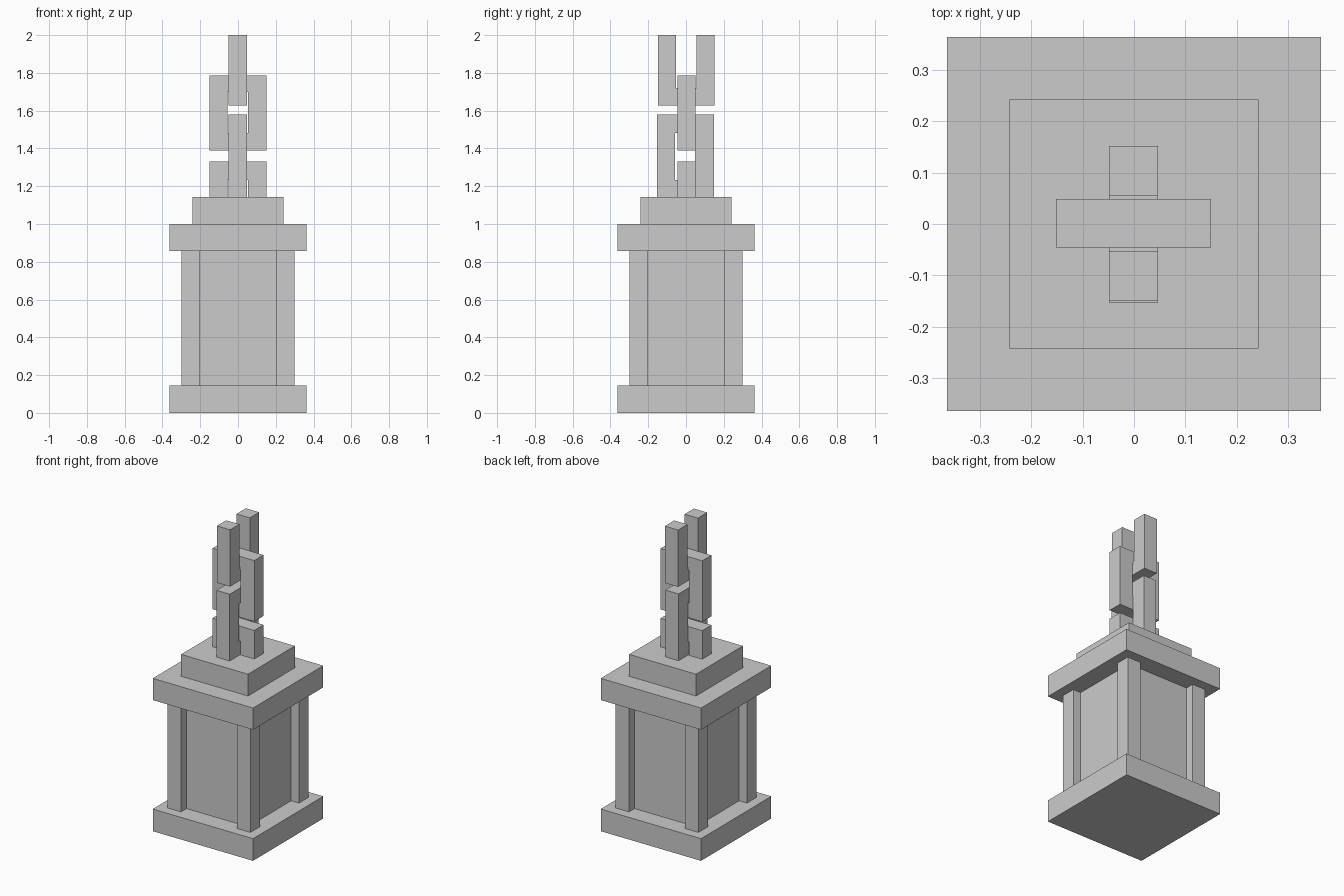
import bpy

if "Cube" in bpy.data.objects:
    bpy.data.objects.remove(bpy.data.objects["Cube"])

grey = bpy.data.materials.new("light grey")
grey.diffuse_color = (0.6, 0.6, 0.6, 1)
grey.use_nodes = True
grey.node_tree.nodes["Principled BSDF"].inputs["Base Color"].default_value = grey.diffuse_color


def make(name, verts, faces):
    mesh = bpy.data.meshes.new(name)
    mesh.from_pydata(verts, [], faces)
    mesh.materials.append(grey)
    obj = bpy.data.objects.new(name, mesh)
    bpy.context.collection.objects.link(obj)
    return obj


def box(name, x0, x1, y0, y1, z0, z1):
    verts = [(x, y, z) for z in (z0, z1) for x, y in ((x0, y0), (x1, y0), (x1, y1), (x0, y1))]
    faces = [(3, 2, 1, 0), (4, 5, 6, 7)]
    faces += [(i, (i + 1) % 4, (i + 1) % 4 + 4, i + 4) for i in range(4)]
    return make(name, verts, faces)


def slab(name, half, z0, z1):
    return box(name, -half, half, -half, half, z0, z1)


def link(name, axis, outer, inner, depth, z0, z1, h0, h1):
    """Chain link in the x or y plane: two uprights joined by short bars.
    h0..h1 is the hole; a hole reaching z0 or z1 leaves that end open."""
    parts = [(outer[0], inner[0], z0, z1), (inner[1], outer[1], z0, z1)]
    if h0 > z0:
        parts.append((inner[0], inner[1], z0, h0))
    if h1 < z1:
        parts.append((inner[0], inner[1], h1, z1))
    for i, (a, b, low, high) in enumerate(parts):
        label = f"{name}_{'upright' if i < 2 else 'bar'}_{i + 1}"
        if axis == "x":
            box(label, a, b, *depth, low, high)
        else:
            box(label, *depth, a, b, low, high)


# Lantern housing
slab("base", 0.363, 0, 0.145)
slab("core", 0.243, 0.145, 0.858)
slab("roof", 0.363, 0.858, 1.0)
slab("cap", 0.242, 1.0, 1.143)

# Corner posts
for sx in (-1, 1):
    for sy in (-1, 1):
        xs = sorted((sx * 0.203, sx * 0.30))
        ys = sorted((sy * 0.203, sy * 0.30))
        box("corner_post", *xs, *ys, 0.145, 0.858)

# Interlocking chain, bottom to top
xo, xi, xd = (-0.152, 0.15), (-0.055, 0.052), (-0.046, 0.049)
yd = (-0.049, 0.047)
link("bottom_link", "x", xo, xi, xd, 1.143, 1.33, 1.143, 1.232)
link("lower_link", "y", (-0.153, 0.147), (-0.058, 0.048), yd, 1.143, 1.58, 1.232, 1.482)
link("middle_link", "x", xo, xi, xd, 1.388, 1.787, 1.482, 1.70)
link("top_link", "y", (-0.149, 0.152), (-0.053, 0.055), yd, 1.628, 2.0, 1.72, 2.0)
